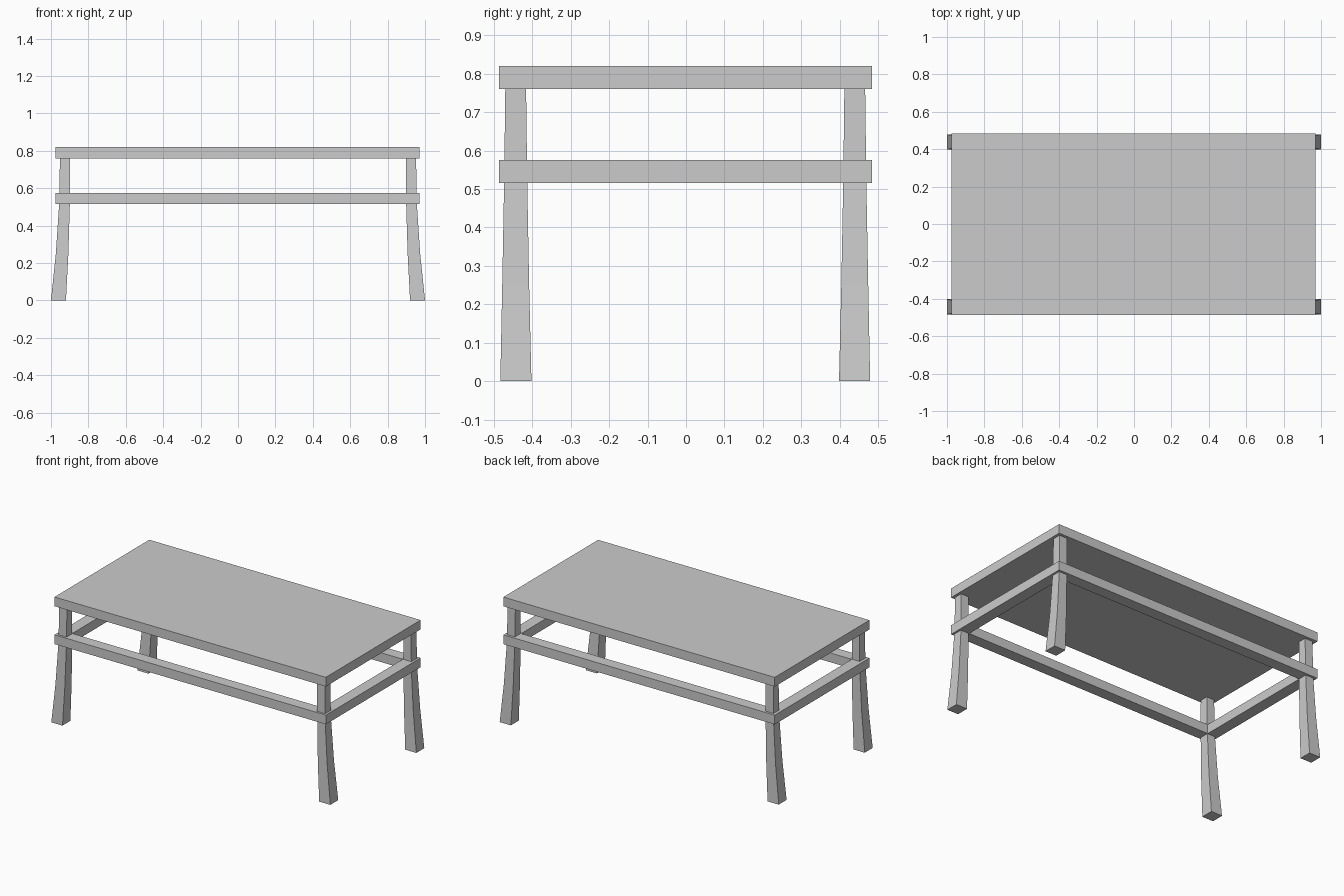
import bpy, bmesh

if "Cube" in bpy.data.objects:
    bpy.data.objects.remove(bpy.data.objects["Cube"])

X0, X1 = -0.975, 0.97      # top outline
Y0, Y1 = -0.486, 0.484
RAIL = 0.075               # rail width


def make(name, bm):
    bmesh.ops.recalc_face_normals(bm, faces=bm.faces)
    mesh = bpy.data.meshes.new(name)
    bm.to_mesh(mesh)
    bm.free()
    obj = bpy.data.objects.new(name, mesh)
    bpy.context.collection.objects.link(obj)
    return obj


def box(name, x, y, z):
    bm = bmesh.new()
    bmesh.ops.create_cube(bm, size=1)
    for v in bm.verts:
        v.co = [r[0] + (c + 0.5) * (r[1] - r[0]) for c, r in zip(v.co, (x, y, z))]
    return make(name, bm)


def leg(name, sx, sy):
    # sections: z, inner x, outer x, inner y, outer y
    sections = [
        (0.0, 0.92, 1.0, 0.400, 0.481),
        (0.25, 0.907, 0.974, 0.406, 0.476),
        (0.52, 0.899, 0.956, 0.411, 0.471),
        (0.765, 0.897, 0.952, 0.414, 0.468),
    ]
    bm = bmesh.new()
    rings = []
    for z, xi, xo, yi, yo in sections:
        corners = ((xi, yi), (xo, yi), (xo, yo), (xi, yo))
        rings.append([bm.verts.new((sx * x, sy * y - 0.002, z)) for x, y in corners])
    for a, b in zip(rings, rings[1:]):
        for i in range(4):
            j = (i + 1) % 4
            bm.faces.new((a[i], a[j], b[j], b[i]))
    bm.faces.new(rings[0])
    bm.faces.new(rings[-1])
    return make(name, bm)


# Tabletop slab
box("tabletop", (X0, X1), (Y0, Y1), (0.76, 0.82))

# Rail frame below the top
RZ = (0.515, 0.575)
box("front_rail", (X0, X1), (Y0, Y0 + RAIL), RZ)
box("back_rail", (X0, X1), (Y1 - RAIL, Y1), RZ)
box("left_rail", (X0, X0 + RAIL), (Y0 + RAIL, Y1 - RAIL), RZ)
box("right_rail", (X1 - RAIL, X1), (Y0 + RAIL, Y1 - RAIL), RZ)

# Four flared legs
for sy, depth in ((-1, "front"), (1, "back")):
    for sx, side in ((-1, "left"), (1, "right")):
        leg(f"{depth}_{side}_leg", sx, sy)
